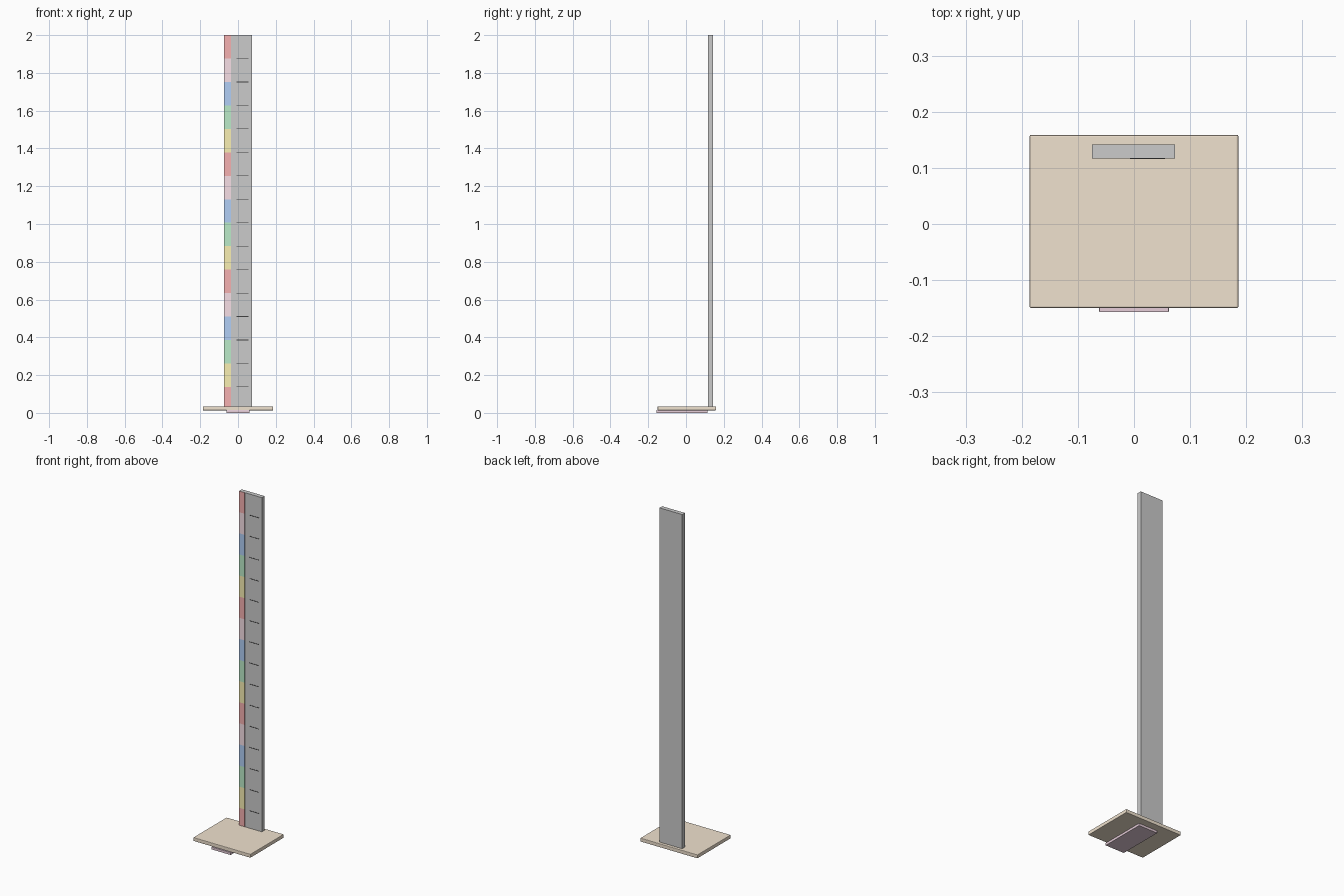
import bpy, bmesh

if "Cube" in bpy.data.objects:
    bpy.data.objects.remove(bpy.data.objects["Cube"])

def mat(name, rgb):
    m = bpy.data.materials.new(name)
    m.diffuse_color = (*rgb, 1)
    m.use_nodes = True
    m.node_tree.nodes["Principled BSDF"].inputs["Base Color"].default_value = m.diffuse_color
    return m

def add_box(bm, lo, hi):
    v = bmesh.ops.create_cube(bm, size=1)["verts"]
    for p in v:
        p.co = [lo[i] + (p.co[i] + 0.5) * (hi[i] - lo[i]) for i in range(3)]

def make(name, boxes, material=None, bevel=0):
    me = bpy.data.meshes.new(name)
    bm = bmesh.new()
    for lo, hi in boxes:
        add_box(bm, lo, hi)
    bm.to_mesh(me)
    bm.free()
    ob = bpy.data.objects.new(name, me)
    bpy.context.collection.objects.link(ob)
    if material:
        me.materials.append(material)
    if bevel:
        b = ob.modifiers.new("bevel", "BEVEL")
        b.width, b.segments = bevel, 2
    return ob

FRONT, BOTTOM, TOP, BANDS = 0.117, 0.0135, 2.0, 16
step = (TOP - BOTTOM) / BANDS

# Wooden standing board and the plate beneath it
make("base_board", [((-0.186, -0.15, 0.0135), (0.186, 0.159, 0.035))],
     mat("wood", (0.87, 0.76, 0.62)), 0.003)
make("under_plate", [((-0.062, -0.157, 0), (0.062, 0.115, 0.0145))],
     mat("plate_pink", (0.80, 0.62, 0.70)), 0.001)

# Upright post
make("post", [((-0.075, FRONT, BOTTOM + 0.005), (0.073, 0.142, TOP))])

# Coloured bands on the left of the front face, repeating every five
colours = {"red": (0.92, 0.44, 0.44), "yellow": (0.95, 0.87, 0.45),
           "green": (0.50, 0.83, 0.58), "blue": (0.44, 0.62, 0.92),
           "pink": (0.93, 0.74, 0.79)}
for i, (name, rgb) in enumerate(colours.items()):
    boxes = []
    for k in range(i, BANDS, 5):
        z0 = max(BOTTOM + k * step, 0.02)
        boxes.append(((-0.075, FRONT - 0.0006, z0),
                      (-0.038, FRONT + 0.0002, BOTTOM + (k + 1) * step)))
    make(name + "_bands", boxes, mat(name, rgb))

# Height marks at every band boundary
marks = []
for k in range(1, BANDS):
    z = BOTTOM + k * step
    marks.append(((-0.007, FRONT - 0.0015, z - 0.0015),
                  (0.055, FRONT + 0.0005, z + 0.0015)))
make("height_marks", marks, mat("black", (0.05, 0.05, 0.05)))
